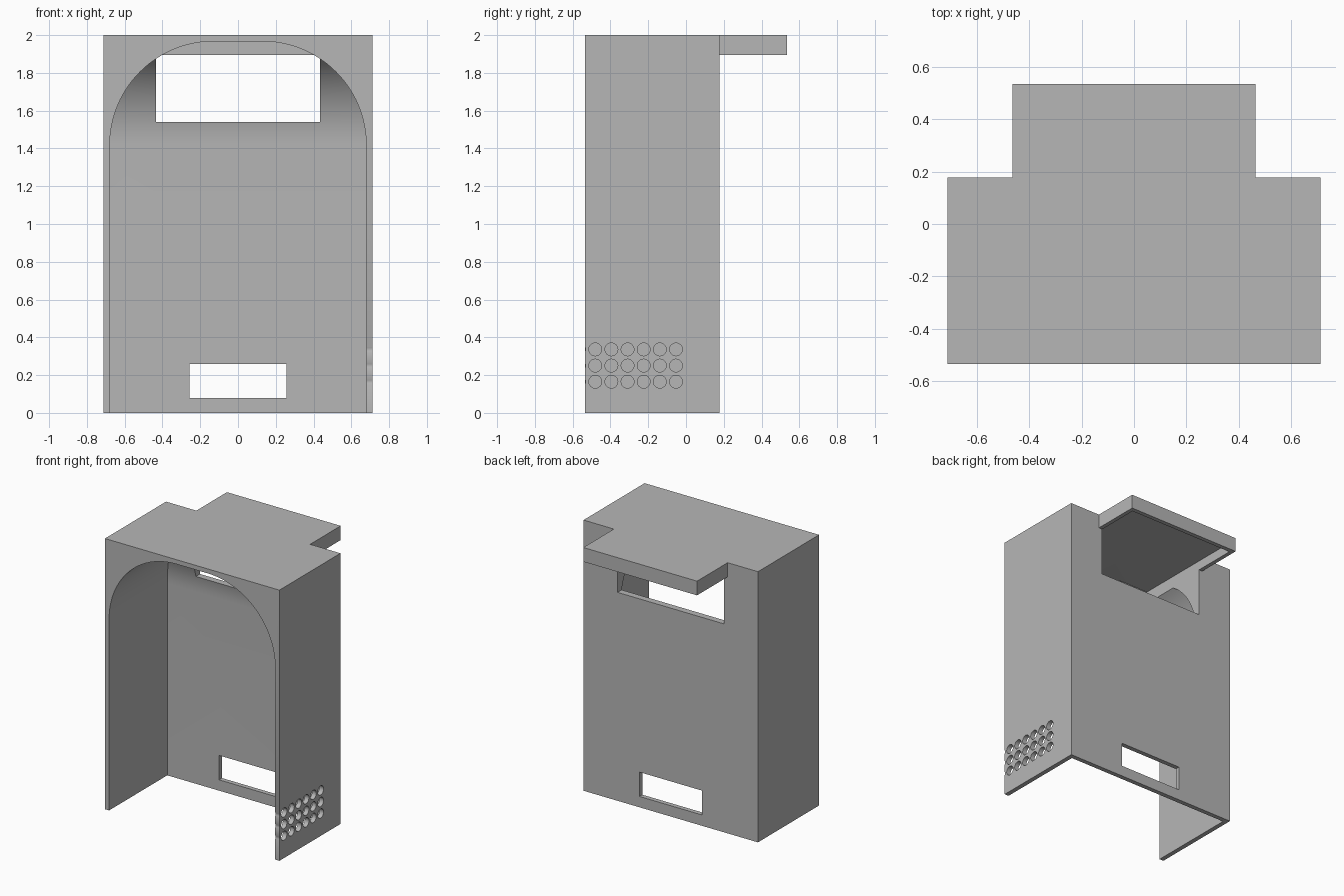
import bpy
import bmesh
import math
from mathutils import Vector

old = bpy.data.objects.get("Cube")
if old:
    bpy.data.objects.remove(old, do_unlink=True)

grey = bpy.data.materials.new("plain_grey")
grey.use_nodes = True
grey.diffuse_color = (0.47, 0.47, 0.47, 1)
grey.node_tree.nodes["Principled BSDF"].inputs["Base Color"].default_value = grey.diffuse_color

# Main sizes
HALF_W, FRONT, BACK, TOP = 0.713, -0.535, 0.178, 2.0
WALL, ROUND = 0.034, 0.55
INNER_W, INNER_BACK, INNER_TOP = HALF_W - WALL, BACK - WALL, TOP - 0.033


def prism(name, points, direction):
    """Extrude a closed 3D outline along a direction."""
    bm = bmesh.new()
    face = bm.faces.new([bm.verts.new(p) for p in points])
    new = bmesh.ops.extrude_face_region(bm, geom=[face])["geom"]
    verts = [g for g in new if isinstance(g, bmesh.types.BMVert)]
    bmesh.ops.translate(bm, verts=verts, vec=Vector(direction))
    bmesh.ops.recalc_face_normals(bm, faces=bm.faces)
    mesh = bpy.data.meshes.new(name)
    bm.to_mesh(mesh)
    bm.free()
    mesh.materials.append(grey)
    obj = bpy.data.objects.new(name, mesh)
    bpy.context.collection.objects.link(obj)
    return obj


def box(name, x, y, z):
    outline = [(x[0], y[0], z[0]), (x[1], y[0], z[0]), (x[1], y[1], z[0]), (x[0], y[1], z[0])]
    return prism(name, outline, (0, 0, z[1] - z[0]))


def boolean(target, cutter, operation="DIFFERENCE"):
    mod = target.modifiers.new(operation.lower(), "BOOLEAN")
    mod.object, mod.operation, mod.solver = cutter, operation, "EXACT"
    bpy.context.view_layer.objects.active = target
    bpy.ops.object.modifier_apply(modifier=mod.name)


def quarter(wall, steps=24):
    """Rounded corner from an upright wall to the ceiling, as (offset, z)."""
    angles = [math.pi / 2 * i / steps for i in range(steps + 1)]
    return [(wall - ROUND + ROUND * math.cos(a), INNER_TOP - ROUND + ROUND * math.sin(a))
            for a in angles]


# Shell and rear hood
shell = box("shell", (-HALF_W, HALF_W), (FRONT, BACK), (0, TOP))
hood = box("rear_hood", (-0.465, 0.465), (BACK, 0.535), (1.895, TOP))

# Arched cavity, also rounded where the ceiling meets the back wall
side = quarter(INNER_W)
arch = [(INNER_W, -0.1)] + side + [(-x, z) for x, z in reversed(side)] + [(-INNER_W, -0.1)]
cavity = prism("cavity_cutter", [(x, -0.7, z) for x, z in arch], (0, 0.7 + INNER_BACK, 0))
rear = [(INNER_BACK, -0.2)] + quarter(INNER_BACK) + [(-0.8, INNER_TOP), (-0.8, -0.2)]
limit = prism("rear_round_cutter", [(-1, y, z) for y, z in rear], (2, 0, 0))
boolean(cavity, limit, "INTERSECT")
boolean(shell, cavity)

# Upper opening running out into the hood, and lower rear slot
duct = box("duct_cutter", (-0.435, 0.435), (-0.38, 0.503), (1.54, 1.965))
slot = box("slot_cutter", (-0.256, 0.256), (0.05, 0.3), (0.08, 0.26))
boolean(shell, duct)
boolean(hood, duct)
boolean(shell, slot)
cutters = [cavity, limit, duct, slot]

# Round vent holes through one side wall
for col in range(7):
    for row in range(3):
        y, z = -0.566 + 0.0855 * col, 0.165 + 0.0855 * row
        ring = [2 * math.pi * i / 24 for i in range(24)]
        hole = prism("vent_cutter", [(0.6, y + 0.034 * math.cos(a), z + 0.034 * math.sin(a))
                                     for a in ring], (0.2, 0, 0))
        boolean(shell, hole)
        cutters.append(hole)

for cutter in cutters:
    bpy.data.objects.remove(cutter, do_unlink=True)

# Smooth the curved inside, keep edges sharp
bpy.ops.object.select_all(action="DESELECT")
for obj in (shell, hood):
    obj.select_set(True)
bpy.context.view_layer.objects.active = shell
bpy.ops.object.shade_smooth_by_angle(angle=math.radians(25))
